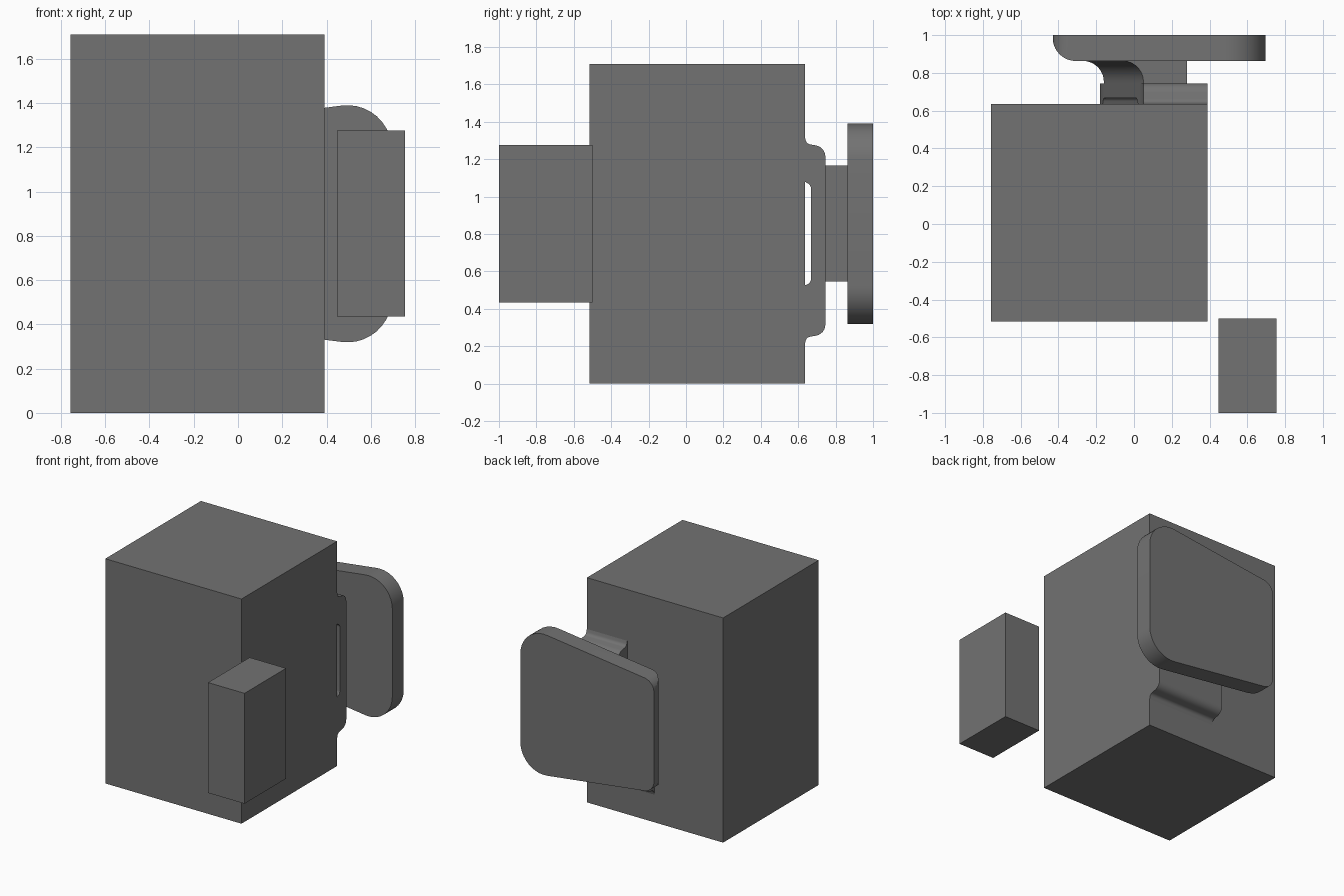
import bpy, bmesh
from math import sin, cos, pi, radians
from mathutils import Vector

if "Cube" in bpy.data.objects:
    bpy.data.objects.remove(bpy.data.objects["Cube"])

dark = bpy.data.materials.new("dark_grey")
dark.diffuse_color = (0.17, 0.17, 0.17, 1)
dark.use_nodes = True
dark.node_tree.nodes["Principled BSDF"].inputs["Base Color"].default_value = dark.diffuse_color


def loft(name, ring_a, ring_b):
    """Closed solid between two matching outlines."""
    bm = bmesh.new()
    a = [bm.verts.new(p) for p in ring_a]
    b = [bm.verts.new(p) for p in ring_b]
    n = len(a)
    bm.faces.new(a)
    bm.faces.new(b[::-1])
    for i in range(n):
        bm.faces.new((a[i], b[i], b[(i + 1) % n], a[(i + 1) % n]))
    bmesh.ops.recalc_face_normals(bm, faces=bm.faces)
    me = bpy.data.meshes.new(name)
    bm.to_mesh(me)
    bm.free()
    me.materials.append(dark)
    ob = bpy.data.objects.new(name, me)
    bpy.context.collection.objects.link(ob)
    return ob


def shade(ob):
    bpy.ops.object.select_all(action='DESELECT')
    ob.select_set(True)
    bpy.context.view_layer.objects.active = ob
    bpy.ops.object.shade_smooth_by_angle(angle=radians(30))


def trim(ob, cutter):
    """Keep only what lies inside the cutter, then smooth."""
    mod = ob.modifiers.new("trim", 'BOOLEAN')
    mod.operation = 'INTERSECT'
    mod.object = cutter
    mod.solver = 'EXACT'
    bpy.context.view_layer.objects.active = ob
    bpy.ops.object.modifier_apply(modifier=mod.name)
    bpy.data.objects.remove(cutter)
    shade(ob)


def box(name, x0, x1, y0, y1, z0, z1):
    r = [(x0, y0), (x1, y0), (x1, y1), (x0, y1)]
    return loft(name, [(x, y, z0) for x, y in r], [(x, y, z1) for x, y in r])


def rounded(corners, steps=10):
    """Outline from (u, v, radius) corners, each rounded by a true arc."""
    pts = []
    n = len(corners)
    for i, (u, v, r) in enumerate(corners):
        p = Vector((u, v))
        if r == 0:
            pts.append(p)
            continue
        d0 = (Vector(corners[i - 1][:2]) - p).normalized()
        d1 = (Vector(corners[(i + 1) % n][:2]) - p).normalized()
        half = d0.angle(d1) / 2
        c = p + (d0 + d1).normalized() * (r / sin(half))
        reach = r * cos(half) / sin(half)
        s, e = p + d0 * reach - c, p + d1 * reach - c
        total = pi - 2 * half
        for k in range(steps + 1):
            t = k / steps
            pts.append(c + (s * sin((1 - t) * total) + e * sin(t * total)) / sin(total))
    return pts


# main block and separate small block
box("main_block", -0.757, 0.39, -0.515, 0.635, 0, 1.71)
box("small_block", 0.448, 0.755, -1.0, -0.5, 0.435, 1.275)

# tapered back plate with its inner left edge rolled over
outline = rounded([(-0.43, 0.435, 0.09), (0.695, 0.292, 0.2),
                   (0.695, 1.417, 0.2), (-0.43, 1.275, 0.09)])
plate = loft("back_plate", [(p.x, 0.863, p.y) for p in outline],
             [(p.x, 1.0, p.y) for p in outline])
side = rounded([(-0.43, 0.863, 0.122), (0.8, 0.863, 0), (0.8, 1.1, 0), (-0.43, 1.1, 0)])
trim(plate, loft("edge_cutter", [(p.x, p.y, 0.1) for p in side],
                 [(p.x, p.y, 1.6) for p in side]))

# mounting bracket: flanged yz profile with a slot against the block,
# its left end stepping outward toward the bottom
profile = rounded([(0.635, 1.32, 0), (0.645, 1.282, 0.03), (0.745, 1.265, 0.06),
                   (0.745, 0.265, 0.06), (0.645, 0.248, 0.03), (0.635, 0.21, 0),
                   (0.635, 0.525, 0), (0.668, 0.54, 0.03),
                   (0.668, 1.06, 0.03), (0.635, 1.08, 0)], 6)
bracket = loft("bracket", [(0.39, p.x, p.y) for p in profile],
               [(-0.3, p.x, p.y) for p in profile])
TOP, LOW = (0.05, 1.165), (-0.18, 0.485)
end = rounded([(0.5, 0.1, 0), (0.5, 1.5, 0), (TOP[0], 1.5, 0),
               (*TOP, 0.4), (*LOW, 0.4), (LOW[0], 0.1, 0)], 6)
trim(bracket, loft("end_cutter", [(p.x, 0.5, p.y) for p in end],
                   [(p.x, 0.9, p.y) for p in end]))


# neck joining bracket to plate, flared at its left end
def neck_ring(z, r=0.11, steps=10):
    x = LOW[0] + (z - LOW[1]) * (TOP[0] - LOW[0]) / (TOP[1] - LOW[1])
    arc = [(x - r + r * cos(a), 0.863 - r + r * sin(a), z)
           for a in (pi / 2 * (1 - k / steps) for k in range(steps + 1))]
    return [(0.28, 0.743, z), (0.28, 0.865, z), (x - r, 0.865, z)] + arc + [(x, 0.743, z)]


shade(loft("neck", neck_ring(0.545), neck_ring(1.165)))
